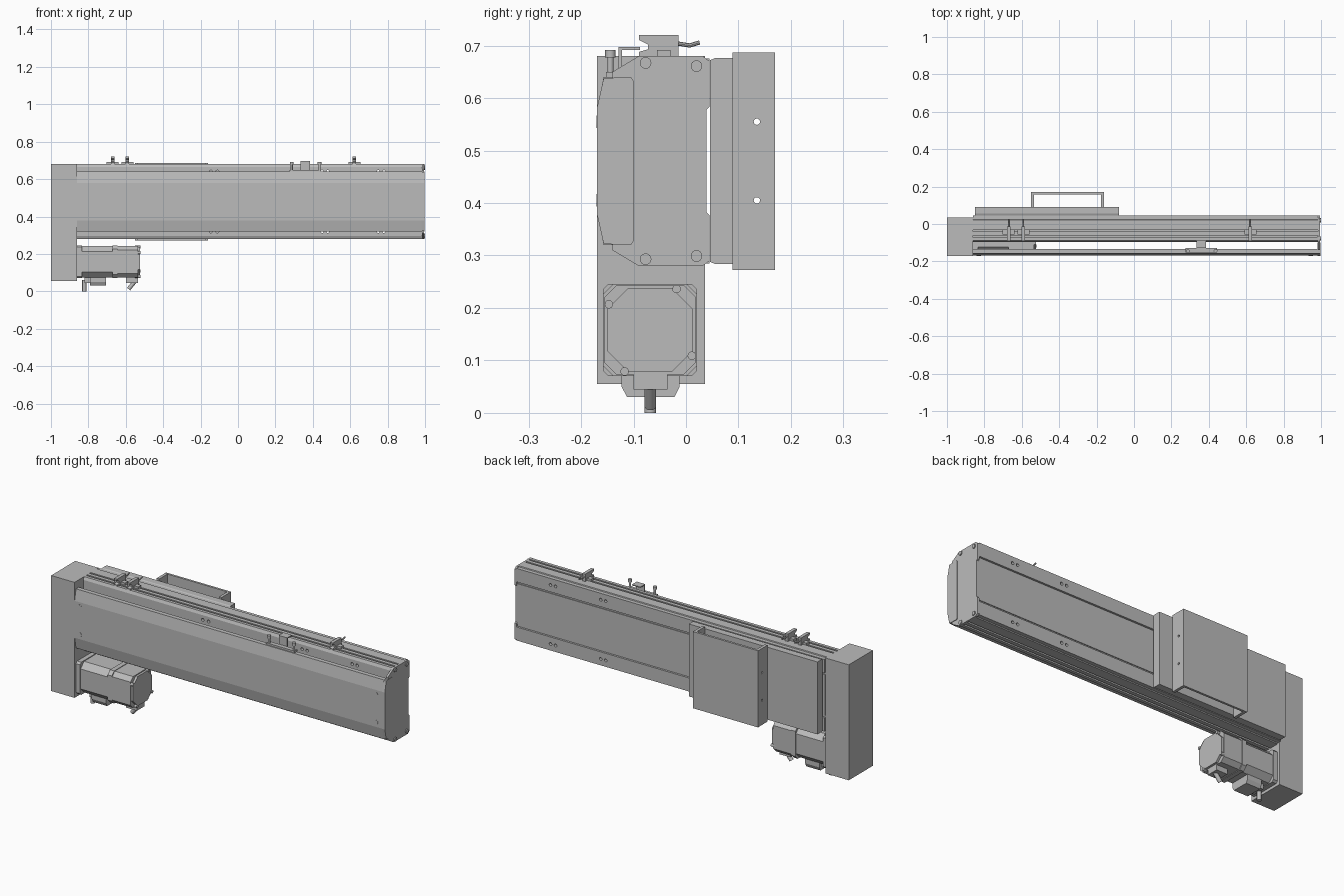
import bpy, bmesh, math
from mathutils import Vector, Matrix

cube = bpy.data.objects.get("Cube")
if cube:
    bpy.data.objects.remove(cube, do_unlink=True)

grey = bpy.data.materials.new("machined_grey")
grey.use_nodes = True
GREY = (0.5, 0.5, 0.5, 1)
grey.diffuse_color = GREY
grey.node_tree.nodes["Principled BSDF"].inputs["Base Color"].default_value = GREY


def make(name, bm):
    bmesh.ops.recalc_face_normals(bm, faces=bm.faces)
    mesh = bpy.data.meshes.new(name)
    bm.to_mesh(mesh)
    bm.free()
    mesh.materials.append(grey)
    ob = bpy.data.objects.new(name, mesh)
    bpy.context.collection.objects.link(ob)
    return ob


def prism(name, outline, x0, x1):
    """Extrude a (y, z) outline along x."""
    bm = bmesh.new()
    face = bm.faces.new([bm.verts.new((x0, y, z)) for y, z in outline])
    ext = bmesh.ops.extrude_face_region(bm, geom=[face])["geom"]
    verts = [v for v in ext if isinstance(v, bmesh.types.BMVert)]
    bmesh.ops.translate(bm, verts=verts, vec=(x1 - x0, 0, 0))
    return make(name, bm)


def box(name, x0, x1, y0, y1, z0, z1):
    return prism(name, [(y0, z0), (y1, z0), (y1, z1), (y0, z1)], x0, x1)


def rods(name, ends, r, sides=16):
    """One object holding a cylinder for each pair of end points."""
    bm = bmesh.new()
    for a, b in ends:
        a, b = Vector(a), Vector(b)
        turn = (b - a).to_track_quat('Z', 'Y').to_matrix().to_4x4()
        bmesh.ops.create_cone(bm, cap_ends=True, segments=sides, radius1=r, radius2=r,
                              depth=(b - a).length,
                              matrix=Matrix.Translation((a + b) / 2) @ turn)
    ob = make(name, bm)
    smooth(ob)
    return ob


def smooth(ob):
    bpy.ops.object.select_all(action='DESELECT')
    ob.select_set(True)
    bpy.context.view_layer.objects.active = ob
    bpy.ops.object.shade_smooth_by_angle()


def drill(ob, ends, r):
    cutter = rods("hole_cutter", ends, r)
    cutter.hide_render = True
    mod = ob.modifiers.new("holes", 'BOOLEAN')
    mod.operation, mod.object, mod.solver = 'DIFFERENCE', cutter, 'EXACT'
    bpy.context.view_layer.objects.active = ob
    bpy.ops.object.modifier_apply(modifier=mod.name)
    bpy.data.objects.remove(cutter, do_unlink=True)


MID = 0.48  # height of the rail's centre line


def mirrored(half):
    """Close an outline by mirroring its upper half about the centre line."""
    return half + [(y, 2 * MID - z) for y, z in reversed(half)]


# Belt drive housing
box("drive_housing", -1, -0.86, -0.17, 0.036, 0.055, 0.68)

# Rail body with long slots along its top and bottom, and a recessed back
top = [(-0.095, 0.665), (-0.088, 0.68)]
for y in (-0.066, -0.036):
    top += [(y - 0.005, 0.68), (y - 0.005, 0.668), (y + 0.005, 0.668), (y + 0.005, 0.68)]
back = [(0.022, 0.68), (0.024, 0.675), (0.045, 0.675), (0.045, 0.602),
        (0.034, 0.602), (0.034, 0.59), (0.038, 0.59)]
body = prism("rail_body", mirrored(top + back), -0.86, 0.984)
drill(body, [((x, -0.2, MID + s * 0.16), (x, 0.2, MID + s * 0.16))
             for x in (-0.145, -0.11, 0.45, 0.48, 0.75, 0.78) for s in (-1, 1)], 0.008)

# Front cover, a folded sheet standing clear of the rail
cover = mirrored([(-0.133, 0.64), (-0.157, 0.64), (-0.169, 0.58)]) \
    + mirrored([(-0.133, 0.633), (-0.152, 0.633), (-0.163, 0.58)])[::-1]
prism("front_cover", cover, -0.86, 0.984)
rods("cover_screws", [((x, -0.16, z), (x, -0.1705, z))
                      for x in (-0.83, 0.945) for z in (0.405, 0.555)], 0.012)

# End plate and the cover's end cap
prism("end_plate", mirrored([(-0.14, 0.65), (-0.09, 0.68), (0.032, 0.68), (0.045, 0.67),
                             (0.045, 0.584), (0.039, 0.578)]), 0.984, 0.995)
prism("cover_end_cap", mirrored([(-0.17, 0.58), (-0.157, 0.638), (-0.105, 0.64),
                                 (-0.1, 0.633)]), 0.982, 0.998)
spots = [(y, MID + s * h) for y, h in ((-0.077, 0.187), (0.02, 0.181)) for s in (-1, 1)]
rods("end_screws", [((0.98, y, z), (1, y, z)) for y, z in spots], 0.011)

# Carriage and the open bracket on its back
prism("carriage", mirrored([(0.0455, 0.672), (0.055, 0.676), (0.09, 0.676)]), -0.85, -0.08)
bracket = box("bracket_plate", -0.55, -0.16, 0.158, 0.17, 0.272, 0.687)
for side, x in (("right", -0.55), ("left", -0.176)):
    leg = box(side + "_bracket_leg", x, x + 0.016, 0.089, 0.16, 0.2725, 0.6865)
    drill(leg, [((x - 0.1, 0.135, z), (x + 0.1, 0.135, z)) for z in (0.405, 0.555)], 0.006)


# Motor
def motor_outline(inset, cut):
    y0, y1, z0, z1 = -0.158 + inset, 0.021 - inset, 0.07 + inset, 0.246 - inset
    return [(y0 + cut, z0), (y1 - cut, z0), (y1, z0 + cut), (y1, z1 - cut),
            (y1 - cut, z1), (y0 + cut, z1), (y0, z1 - cut), (y0, z0 + cut)]


prism("motor_flange", motor_outline(0, 0.01), -0.86, -0.835)
prism("motor_stator", motor_outline(0.004, 0.03), -0.835, -0.67)
prism("motor_ring", motor_outline(0, 0.02), -0.67, -0.645)
prism("motor_encoder", motor_outline(0.003, 0.022), -0.645, -0.535)
prism("motor_rear_cap", motor_outline(0.008, 0.04), -0.535, -0.523)
rods("motor_screws", [((-0.55, y, z), (-0.52, y, z)) for y, z in
                      ((-0.147, 0.207), (-0.018, 0.236), (0.011, 0.109), (-0.117, 0.079))],
     0.008)

# Connectors and cable stubs beneath the motor
plug = [(-0.123, 0.08), (-0.123, 0.05), (-0.112, 0.03), (-0.022, 0.03),
        (-0.012, 0.05), (-0.012, 0.08)]
prism("power_connector", plug, -0.79, -0.705)
box("power_connector_neck", -0.82, -0.79, -0.1, -0.035, 0.045, 0.08)
box("signal_connector", -0.6, -0.535, -0.1, -0.035, 0.045, 0.08)
rods("cable_stubs", [((-0.822, -0.068, 0.06), (-0.822, -0.068, 0)),
                     ((-0.55, -0.068, 0.055), (-0.585, -0.068, 0.012))], 0.011)

# Limit sensors clipped to the top slots
clip = [(-0.09, 0.72), (-0.09, 0.711), (-0.072, 0.702), (-0.072, 0.693), (-0.09, 0.688),
        (-0.09, 0.68), (-0.014, 0.68), (-0.014, 0.72)]
for number, x in enumerate((-0.67, -0.592, 0.622), 1):
    prism(f"sensor_{number}", clip, x - 0.009, x + 0.009)
    box(f"sensor_foot_{number}", x - 0.032, x + 0.032, -0.055, -0.03, 0.676, 0.692)
    rods(f"sensor_cable_{number}", [((x, -0.016, 0.704), (x, 0.008, 0.7)),
                                    ((x, 0.006, 0.7), (x, 0.026, 0.706))], 0.004, 8)

# Trigger bracket above the cover
box("trigger_bar", 0.275, 0.445, -0.152, -0.128, 0.64, 0.65)
box("trigger_web", 0.335, 0.385, -0.129, -0.122, 0.64, 0.697)
box("trigger_tab", 0.335, 0.385, -0.129, -0.088, 0.692, 0.697)
PINS = (0.287, 0.436)
rods("trigger_pins", [((x, -0.144, 0.645), (x, -0.144, 0.69)) for x in PINS], 0.006)
rods("trigger_pin_heads", [((x, -0.144, 0.677), (x, -0.144, 0.692)) for x in PINS], 0.01)
